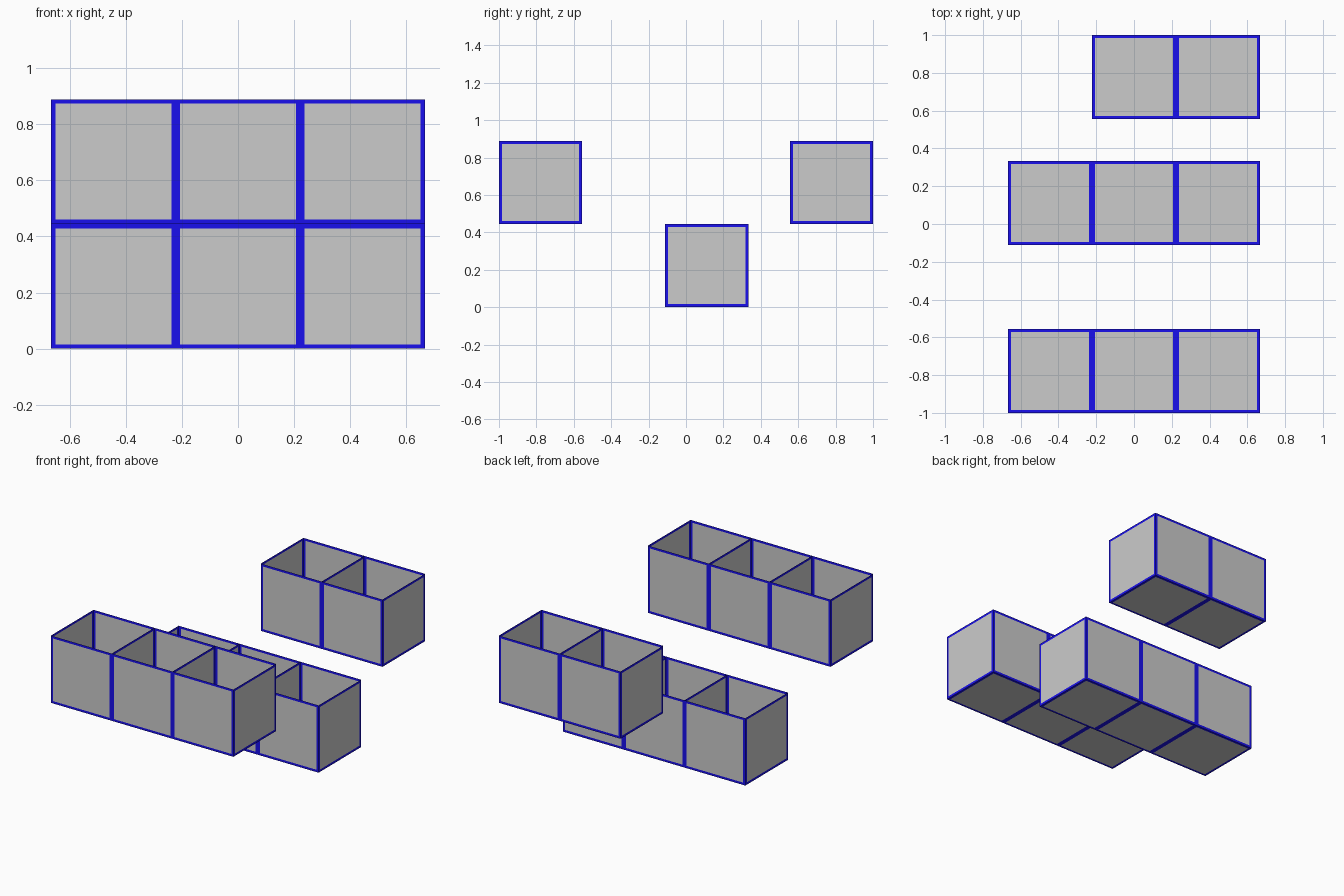
import bpy, bmesh
from mathutils import Matrix

if "Cube" in bpy.data.objects:
    bpy.data.objects.remove(bpy.data.objects["Cube"])

S = 4 / 9        # side of one cubic bin
BORDER = 0.0155  # width of the blue edging

grey = bpy.data.materials.new("panel_grey")
grey.diffuse_color = (0.8, 0.8, 0.8, 1)
grey.use_nodes = True
grey.node_tree.nodes["Principled BSDF"].inputs["Base Color"].default_value = grey.diffuse_color
blue = bpy.data.materials.new("edge_blue")
blue.diffuse_color = (0.01, 0.005, 0.85, 1)
blue.use_nodes = True
blue.node_tree.nodes["Principled BSDF"].inputs["Base Color"].default_value = blue.diffuse_color


def bin_mesh():
    """Open-topped thin box, every panel edged with a blue strip."""
    bm = bmesh.new()
    bmesh.ops.create_cube(bm, size=S, matrix=Matrix.Translation((0, 0, S / 2)))
    bm.normal_update()
    lid = [f for f in bm.faces if f.normal.z > 0.9]
    bmesh.ops.delete(bm, geom=lid, context='FACES_ONLY')
    panels = bm.faces[:]
    strips = bmesh.ops.inset_individual(
        bm, faces=panels, thickness=BORDER, use_even_offset=True)["faces"]
    for f in strips:
        f.material_index = 1
    mesh = bpy.data.meshes.new("open_bin")
    bm.to_mesh(mesh)
    bm.free()
    mesh.materials.append(grey)
    mesh.materials.append(blue)
    return mesh


mesh = bin_mesh()

# rows of bins: name, y centre, base height, column positions
rows = [
    ("front_bin", -1 + S / 2, S, (-1, 0, 1)),
    ("middle_bin", S / 4, 0, (-1, 0, 1)),
    ("back_bin", 1 - S / 2, S, (0, 1)),
]
for name, y, z, columns in rows:
    for i, c in enumerate(columns, 1):
        ob = bpy.data.objects.new(f"{name}_{i}", mesh)
        ob.location = (c * S, y, z)
        bpy.context.collection.objects.link(ob)
